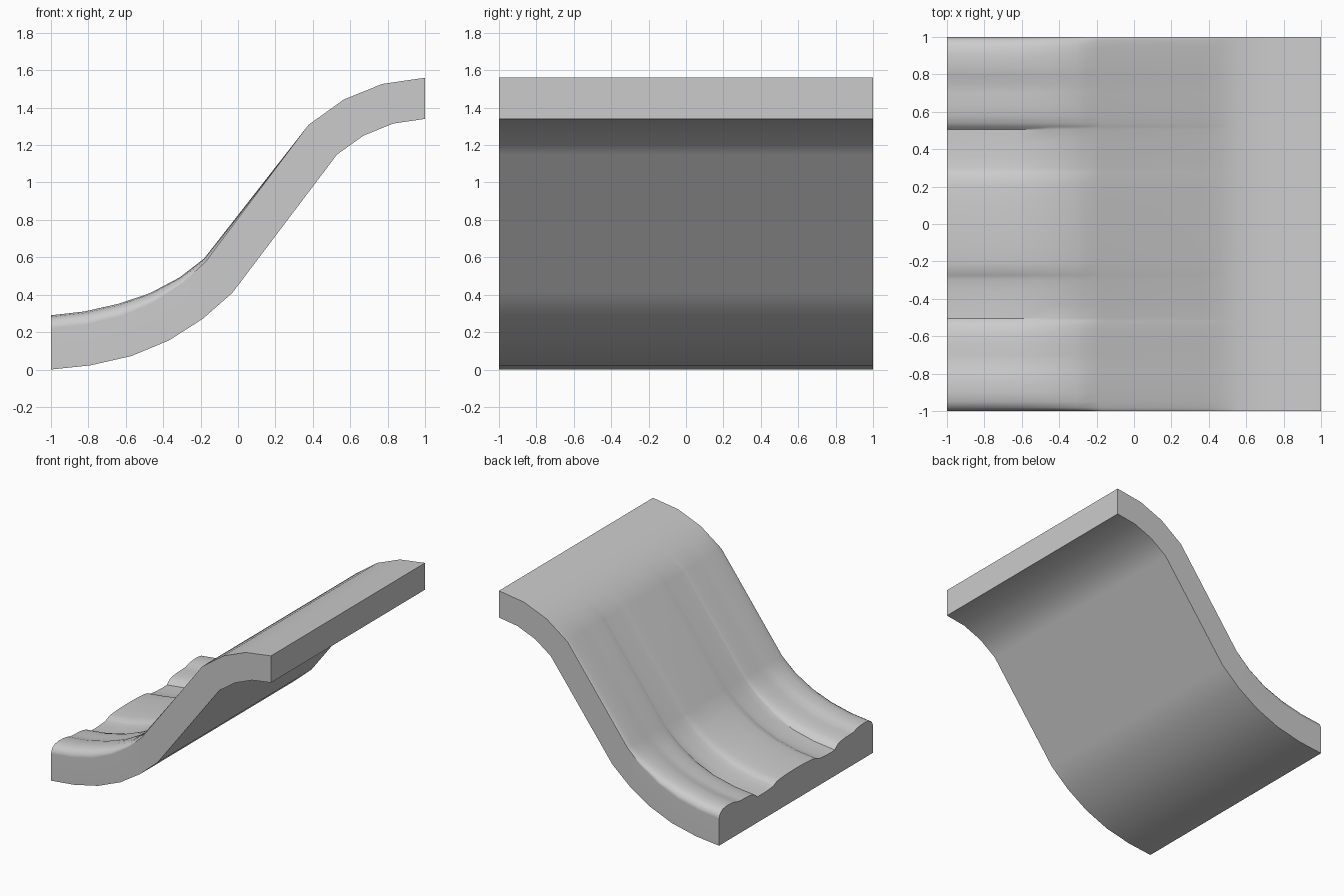
import bpy, bmesh
from mathutils import Vector

if "Cube" in bpy.data.objects:
    bpy.data.objects.remove(bpy.data.objects["Cube"])

# Cross-sections along the slope: underside point (x, z), top-side point (x, z), moulding strength
SECTIONS = [
    ((-1.00, 0.000), (-1.00, 0.290), 1.0),
    ((-0.79, 0.022), (-0.82, 0.305), 1.0),
    ((-0.57, 0.072), (-0.64, 0.347), 0.97),
    ((-0.37, 0.155), (-0.47, 0.405), 0.75),
    ((-0.19, 0.270), (-0.31, 0.490), 0.48),
    ((-0.03, 0.410), (-0.18, 0.590), 0.25),
    ((0.53, 1.150), (0.38, 1.305), 0.0),
    ((0.67, 1.250), (0.565, 1.445), 0.0),
    ((0.83, 1.315), (0.77, 1.530), 0.0),
    ((1.00, 1.340), (1.00, 1.560), 0.0),
]
THICK = 0.22

# Half of the moulding: distance from centre line, height above the plain slab
HALF = [(0, 0.036), (0.12, 0.034), (0.21, 0.028), (0.25, 0.021), (0.275, 0.009),
        (0.30, 0.0), (0.36, -0.006), (0.44, -0.009), (0.505, -0.008), (0.52, 0.008),
        (0.54, 0.024), (0.58, 0.036), (0.64, 0.043), (0.70, 0.044), (0.75, 0.047),
        (0.79, 0.060), (0.84, 0.068), (0.90, 0.070), (0.95, 0.062), (0.98, 0.044),
        (0.993, 0.022), (1.0, 0.0)]
PROFILE = [(-y, h) for y, h in reversed(HALF[1:])] + HALF

bm = bmesh.new()
tops, bottoms = [], []
for (bx, bz), (tx, tz), strength in SECTIONS:
    base = Vector((bx, 0, bz))
    up = (Vector((tx, 0, tz)) - base).normalized()
    tops.append([bm.verts.new(base + up * (THICK + h * strength) + Vector((0, y, 0)))
                 for y, h in PROFILE])
    bottoms.append([bm.verts.new(base + Vector((0, s, 0))) for s in (-1, 1)])

# Moulded top, plain underside and the two side walls
for i in range(len(SECTIONS) - 1):
    t0, t1, b0, b1 = tops[i], tops[i + 1], bottoms[i], bottoms[i + 1]
    for j in range(len(PROFILE) - 1):
        bm.faces.new((t0[j], t1[j], t1[j + 1], t0[j + 1]))
    bm.faces.new((b0[0], b0[1], b1[1], b1[0]))
    bm.faces.new((b0[0], b1[0], t1[0], t0[0]))
    bm.faces.new((b0[1], t0[-1], t1[-1], b1[1]))

# End caps
for t, b in ((tops[0], bottoms[0]), (tops[-1], bottoms[-1])):
    bm.faces.new([b[0]] + t + [b[1]])
bmesh.ops.recalc_face_normals(bm, faces=bm.faces)

mesh = bpy.data.meshes.new("moulded_roof_tile")
bm.to_mesh(mesh)
bm.free()
tile = bpy.data.objects.new("moulded_roof_tile", mesh)
bpy.context.collection.objects.link(tile)

grey = bpy.data.materials.new("light grey")
grey.diffuse_color = (0.6, 0.6, 0.6, 1)
grey.use_nodes = True
grey.node_tree.nodes["Principled BSDF"].inputs["Base Color"].default_value = grey.diffuse_color
mesh.materials.append(grey)

# Smooth moulding with crisp slab edges
bpy.context.view_layer.objects.active = tile
tile.select_set(True)
bpy.ops.object.shade_smooth_by_angle(angle=0.6)
weighted = tile.modifiers.new("weighted_normals", 'WEIGHTED_NORMAL')
weighted.keep_sharp = True
